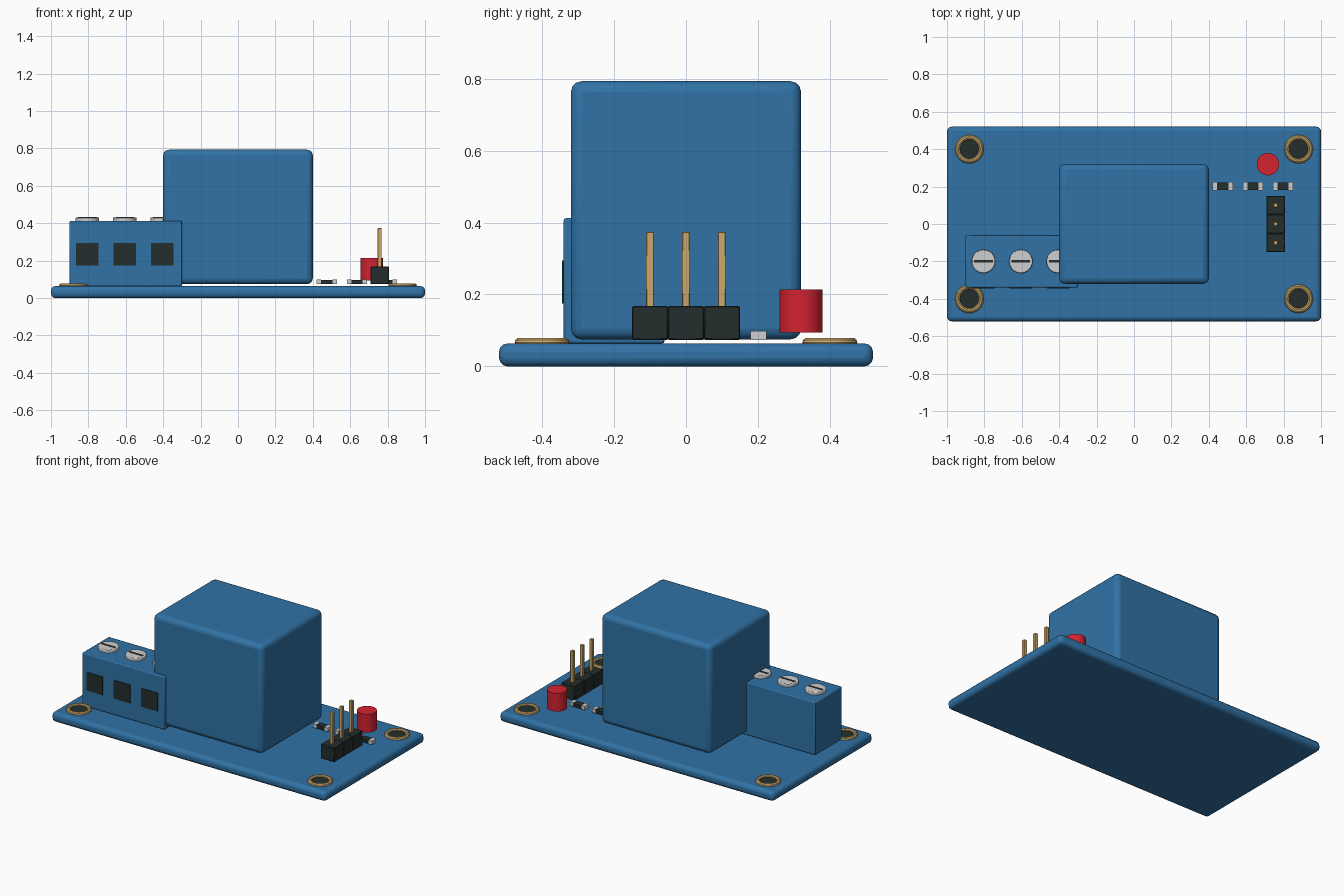
import bpy, math

if "Cube" in bpy.data.objects:
    bpy.data.objects.remove(bpy.data.objects["Cube"])


def material(name, rgb):
    m = bpy.data.materials.new(name)
    m.diffuse_color = (*rgb, 1)
    m.use_nodes = True
    m.node_tree.nodes["Principled BSDF"].inputs["Base Color"].default_value = m.diffuse_color
    return m


BLUE = material("blue plastic", (0.03, 0.17, 0.38))
DARK = material("near black", (0.018, 0.027, 0.027))
GOLD = material("gold metal", (0.60, 0.40, 0.15))
SILVER = material("silver metal", (0.62, 0.62, 0.62))
RED = material("red lens", (0.65, 0.016, 0.03))


def finish(ob, name, mat, bevel=0, segments=3):
    ob.name = name
    ob.data.materials.append(mat)
    if bevel:
        b = ob.modifiers.new("round", 'BEVEL')
        b.width, b.segments = bevel, segments
        b.limit_method = 'ANGLE'
    bpy.ops.object.shade_smooth_by_angle(angle=math.radians(35))
    return ob


def box(name, mat, lo, hi, bevel=0, segments=3):
    bpy.ops.mesh.primitive_cube_add(size=1, location=[(a + b) / 2 for a, b in zip(lo, hi)])
    ob = bpy.context.object
    ob.scale = [b - a for a, b in zip(lo, hi)]
    bpy.ops.object.transform_apply(location=False, rotation=False, scale=True)
    return finish(ob, name, mat, bevel, segments)


def cylinder(name, mat, x, y, z0, z1, r, bevel=0):
    bpy.ops.mesh.primitive_cylinder_add(vertices=32, radius=r, depth=z1 - z0,
                                        location=(x, y, (z0 + z1) / 2))
    return finish(bpy.context.object, name, mat, bevel, 2)


# Circuit board and relay
box("circuit_board", BLUE, (-1, -0.52, 0), (1, 0.52, 0.064), 0.024)
box("relay_case", BLUE, (-0.4, -0.32, 0.075), (0.4, 0.32, 0.793), 0.03)

# Mounting holes with plated rims
for x in (-0.88, 0.88):
    for y in (-0.4, 0.4):
        bpy.ops.mesh.primitive_torus_add(location=(x, y, 0.066), major_radius=0.063,
                                         minor_radius=0.0135, major_segments=32, minor_segments=10)
        finish(bpy.context.object, "hole_rim", GOLD)
        cylinder("hole_disc", DARK, x, y, 0.06, 0.069, 0.054)

# Screw terminal with wire openings and slotted screws
box("terminal_block", BLUE, (-0.9, -0.34, 0.064), (-0.3, -0.06, 0.412), 0.006, 2)
for x in (-0.805, -0.605, -0.405):
    box("wire_opening", DARK, (x - 0.06, -0.345, 0.175), (x + 0.06, -0.337, 0.295))
    cylinder("terminal_screw", SILVER, x, -0.2, 0.405, 0.432, 0.063, 0.005)
    box("screw_slot", DARK, (x - 0.05, -0.207, 0.426), (x + 0.05, -0.193, 0.434))

# Pin header
for y in (-0.1, 0, 0.1):
    box("header_block", DARK, (0.708, y - 0.05, 0.074), (0.806, y + 0.05, 0.168), 0.003, 1)
    box("header_pin", GOLD, (0.746, y - 0.011, 0.15), (0.768, y + 0.011, 0.374), 0.002, 1)

# Indicator lamp
cylinder("indicator_lamp", RED, 0.716, 0.32, 0.094, 0.214, 0.06)
bpy.ops.object.shade_smooth()

# Chip resistors with metal end caps
for x in (0.475, 0.636, 0.797):
    box("resistor_body", DARK, (x - 0.034, 0.182, 0.074), (x + 0.034, 0.222, 0.097))
    for s in (-1, 1):
        box("resistor_cap", SILVER, (x + s * 0.042 - 0.012, 0.18, 0.074),
            (x + s * 0.042 + 0.012, 0.224, 0.099))
